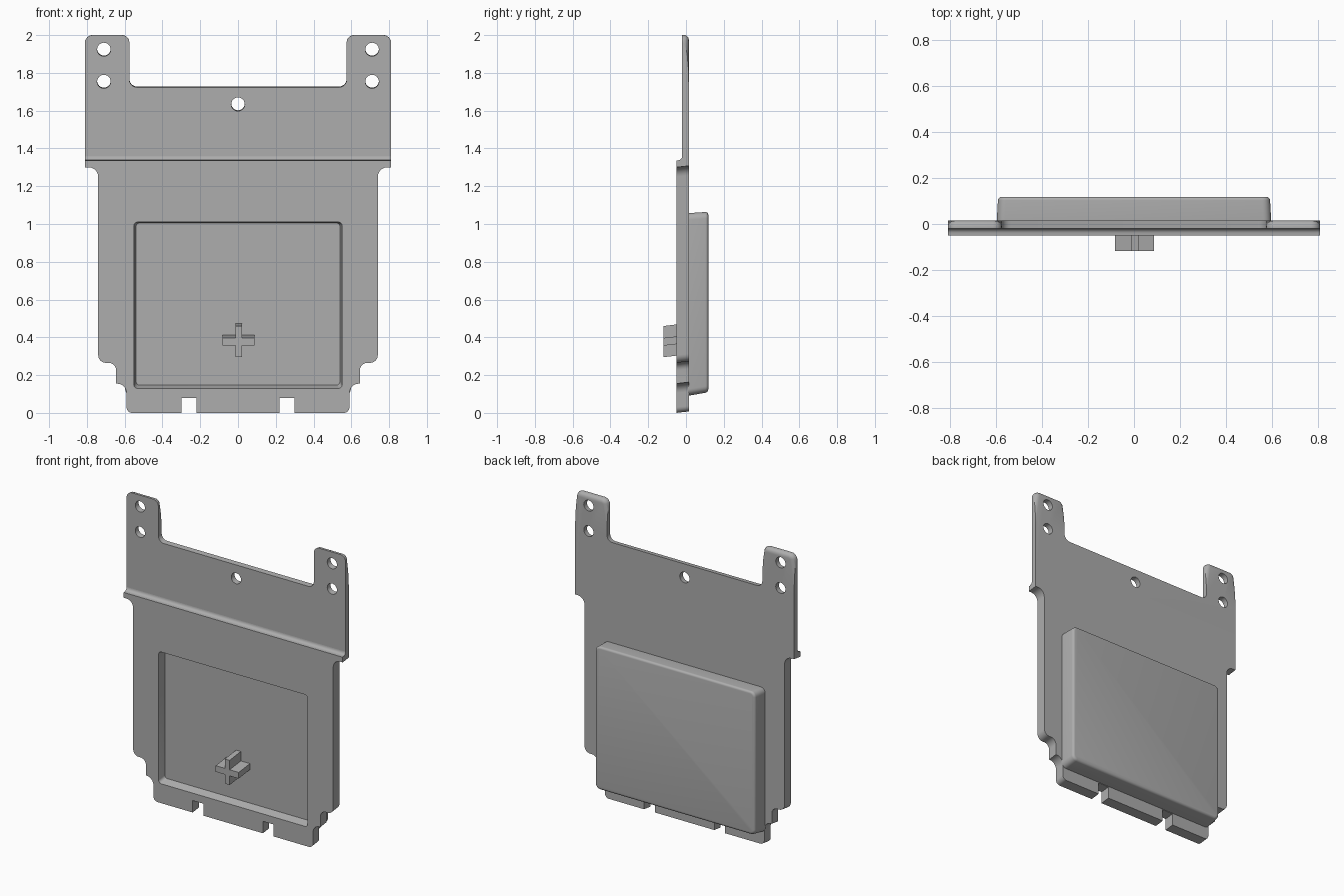
import bpy, bmesh
from math import sin, cos, pi
from mathutils import Vector

if "Cube" in bpy.data.objects:
    bpy.data.objects.remove(bpy.data.objects["Cube"])

grey = bpy.data.materials.new("plain grey")
grey.use_nodes = True
grey.diffuse_color = (0.42, 0.42, 0.42, 1)
grey.node_tree.nodes["Principled BSDF"].inputs["Base Color"].default_value = grey.diffuse_color

FRONT, STEP, BACK = -0.051, -0.02, 0.015   # plate depths
SLANT = 0.12                               # side walls rise slightly to the back


def rounded(corners, steps=6):
    """Fillet the right-angled corners (x, z, radius) of an outline."""
    out = []
    for i, (x, z, r) in enumerate(corners):
        p = Vector((x, z))
        if not r:
            out.append(p)
            continue
        a = (Vector(corners[i - 1][:2]) - p).normalized()
        b = (Vector(corners[(i + 1) % len(corners)][:2]) - p).normalized()
        c = p + r * (a + b)
        for k in range(steps + 1):
            t = k / steps * pi / 2
            out.append(c - r * (b * cos(t) + a * sin(t)))
    return out


def mirrored(half):
    return rounded(half + [(-x, z, r) for x, z, r in reversed(half)])


def rectangle(x0, x1, z0, z1, r=0):
    return rounded([(x0, z0, r), (x1, z0, r), (x1, z1, r), (x0, z1, r)])


def prism(name, outline, y0, y1, inset=0, bevel=0, bevel_above=-1):
    """Extrude an outline front to back, with optional draft and rounded back rim."""
    xs, zs = [p.x for p in outline], [p.y for p in outline]
    mid = Vector((max(xs) + min(xs), max(zs) + min(zs))) / 2
    sx = 1 - 2 * inset / (max(xs) - min(xs))
    sz = 1 - 2 * inset / (max(zs) - min(zs))
    bm = bmesh.new()
    rings = []
    for y, fx, fz in ((y0, 1, 1), (y1, sx, sz)):
        rings.append([bm.verts.new((mid.x + (p.x - mid.x) * fx, y,
                                    mid.y + (p.y - mid.y) * fz + SLANT * (y - FRONT)))
                      for p in outline])
    front, back = rings
    n = len(outline)
    bm.faces.new(front)
    bm.faces.new(back[::-1])
    for i in range(n):
        j = (i + 1) % n
        bm.faces.new((front[i], back[i], back[j], front[j]))
    bmesh.ops.recalc_face_normals(bm, faces=bm.faces)
    if bevel:
        rim = [e for e in bm.edges if all(v in back and v.co.z > bevel_above for v in e.verts)]
        bmesh.ops.bevel(bm, geom=rim, offset=bevel, segments=4, profile=0.5,
                        affect='EDGES', clamp_overlap=False)
    mesh = bpy.data.meshes.new(name)
    bm.to_mesh(mesh)
    bm.free()
    mesh.materials.append(grey)
    ob = bpy.data.objects.new(name, mesh)
    bpy.context.collection.objects.link(ob)
    return ob


def select(ob):
    bpy.ops.object.select_all(action='DESELECT')
    ob.select_set(True)
    bpy.context.view_layer.objects.active = ob


def boolean(ob, other, operation='DIFFERENCE'):
    other.hide_render = True
    mod = ob.modifiers.new("boolean", 'BOOLEAN')
    mod.operation, mod.solver, mod.object = operation, 'EXACT', other
    select(ob)
    bpy.ops.object.modifier_apply(modifier=mod.name)
    bpy.data.objects.remove(other)


# Thick lower plate with stepped sides and two bottom notches
lower = prism("lower_plate", mirrored([
    (0.22, 0, 0), (0.22, 0.08, 0), (0.30, 0.08, 0), (0.30, 0, 0),
    (0.59, 0, 0.03), (0.59, 0.155, 0.05), (0.645, 0.155, 0),
    (0.645, 0.265, 0.04), (0.74, 0.265, 0.04), (0.74, 1.3, 0.05),
    (0.81, 1.3, 0), (0.81, 1.335, 0)]), FRONT, BACK)

# Shallow rectangular recess in the front
boolean(lower, prism("recess_cutter", rectangle(-0.556, 0.556, 0.125, 1.015, 0.02),
                     FRONT - 0.02, 0.0, inset=0.016))

# Thin upper plate with two ears, rounded at the back of their tops
upper = prism("upper_plate", mirrored([
    (0.81, 1.335, 0), (0.81, 1.996, 0.04), (0.575, 1.996, 0.04),
    (0.575, 1.72, 0.04)]), STEP, BACK, bevel=0.03, bevel_above=1.93)

# Screw holes
for x, z in ((-0.71, 1.92), (0.71, 1.92), (-0.71, 1.75), (0.71, 1.75), (0, 1.63)):
    ring = [Vector((x + 0.036 * cos(k * pi / 12), z + 0.036 * sin(k * pi / 12)))
            for k in range(24)]
    boolean(upper, prism("hole_cutter", ring, -0.1, 0.1))

# Concave fillet where the step meets the upper plate
R = 0.022
profile = [(STEP + 0.002, 1.33)] + [
    (STEP - R + R * sin(t), 1.338 + R - R * cos(t)) for t in (k * pi / 12 for k in range(7))]
profile += [(STEP + 0.002, 1.338 + R)]
bm = bmesh.new()
ends = [[bm.verts.new((x, y, z)) for y, z in profile] for x in (-0.81, 0.81)]
for end in ends:
    bm.faces.new(end)
for i in range(len(profile)):
    j = (i + 1) % len(profile)
    bm.faces.new((ends[0][i], ends[0][j], ends[1][j], ends[1][i]))
bmesh.ops.recalc_face_normals(bm, faces=bm.faces)
mesh = bpy.data.meshes.new("step_fillet")
bm.to_mesh(mesh)
bm.free()
mesh.materials.append(grey)
fillet = bpy.data.objects.new("step_fillet", mesh)
bpy.context.collection.objects.link(fillet)

# Raised block on the back
block = prism("back_block", rectangle(-0.597, 0.597, 0.083, 1.05, 0.035),
              BACK - 0.005, 0.118, inset=0.006, bevel=0.015)

# Cross-shaped peg standing in the recess
peg = prism("cross_peg", rectangle(-0.014, 0.021, 0.303, 0.468), -0.118, 0.005)
boolean(peg, prism("peg_bar", rectangle(-0.082, 0.088, 0.364, 0.405), -0.118, 0.005), 'UNION')

for ob in (lower, upper, fillet, block, peg):
    select(ob)
    bpy.ops.object.shade_smooth_by_angle(angle=pi / 6)
